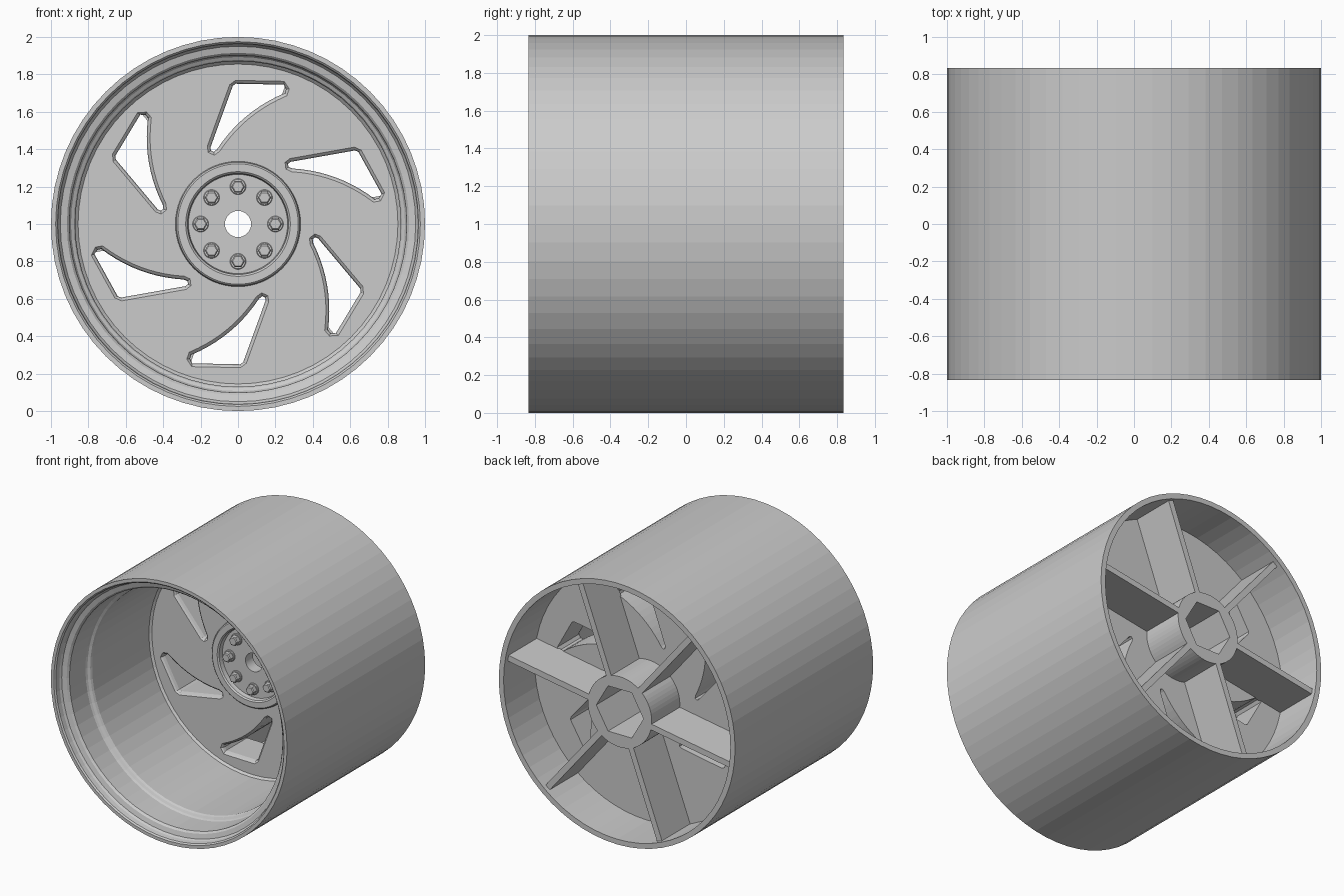
import bpy, bmesh, math
from mathutils import Matrix, Vector

if "Cube" in bpy.data.objects:
    bpy.data.objects.remove(bpy.data.objects["Cube"])

CZ = 1.0      # axle height; the axle runs along y
SEG = 64


def make_object(name, bm):
    bmesh.ops.recalc_face_normals(bm, faces=bm.faces)
    me = bpy.data.meshes.new(name)
    bm.to_mesh(me)
    bm.free()
    ob = bpy.data.objects.new(name, me)
    ob.location.z = CZ
    bpy.context.collection.objects.link(ob)
    return ob


def loft(bm, loops, closed=False):
    rings = [[bm.verts.new(p) for p in lp] for lp in loops]
    n = len(rings[0])
    pairs = list(zip(rings, rings[1:])) + ([(rings[-1], rings[0])] if closed else [])
    for a, b in pairs:
        for i in range(n):
            j = (i + 1) % n
            bm.faces.new((a[i], a[j], b[j], b[i]))
    if not closed:
        bm.faces.new(rings[0])
        bm.faces.new(rings[-1])


def circle(r, y, n=SEG, cx=0.0, cz=0.0):
    return [(cx + r * math.cos(2 * math.pi * i / n), y,
             cz + r * math.sin(2 * math.pi * i / n)) for i in range(n)]


def cut(target, cutter):
    cutter.hide_render = True
    m = target.modifiers.new("cut", 'BOOLEAN')
    m.operation = 'DIFFERENCE'
    m.solver = 'EXACT'
    m.object = cutter
    bpy.context.view_layer.objects.active = target
    bpy.ops.object.modifier_apply(modifier=m.name)
    bpy.data.objects.remove(cutter, do_unlink=True)


# Wheel body: barrel, stepped lip, thick disc and hub tube as one lathe (radius, y)
profile = [
    (1.0, -.835), (.975, -.835), (.965, -.825), (.96, -.79), (.95, -.775),
    (.915, -.765), (.902, -.75), (.90, -.56), (.893, -.545), (.877, -.535),
    (.87, -.52), (.87, .165), (.855, .18),
    (.335, .18), (.33, .155), (.322, .148), (.28, .148), (.27, .157), (.265, .19),
    (.07, .19), (.07, .80),
    (.27, .80), (.27, .46), (.96, .46), (.96, .835), (1.0, .835)]
bm = bmesh.new()
loft(bm, [circle(r, y) for r, y in profile], closed=True)
wheel = make_object("wheel_body", bm)

# Six curved triangular windows with a chamfered front edge
tip, far = Vector((-.112, .40)), Vector((.25, .70))
ctrl = (tip + far) / 2 + Vector((-.045, .055))
outline = [Vector((-.147, .41)), Vector((-.145, .393)), Vector((-.13, .386))]
for i in range(11):
    t = i / 10
    outline.append(tip * (1 - t) ** 2 + ctrl * 2 * t * (1 - t) + far * t * t)
outline += [Vector(p) for p in ((.256, .72), (.245, .745), (-.012, .75), (-.028, .738))]


def grow(pts, d):
    out = []
    for i, p in enumerate(pts):
        t = (pts[(i + 1) % len(pts)] - pts[i - 1]).normalized()
        out.append(p + Vector((t.y, -t.x)) * d)
    return out


bm = bmesh.new()
for k in range(6):
    rot = Matrix.Rotation(k * math.pi / 3, 3, 'Y')
    loops = [[rot @ Vector((p.x, y, p.y)) for p in grow(outline, d)]
             for d, y in ((.018, .12), (.018, .18), (.006, .19), (0, .21), (0, .52))]
    loft(bm, loops)
cut(wheel, make_object("window_cutter", bm))

# Hexagonal socket in the back of the hub
bm = bmesh.new()
loft(bm, [circle(.2, .28, 6), circle(.2, .9, 6)])
cut(wheel, make_object("socket_cutter", bm))

# Six radial ribs behind the disc
bm = bmesh.new()
for k in range(6):
    a = math.radians(9.5 + 60 * k)
    m = (Matrix.Rotation(-a, 4, 'Y') @ Matrix.Translation((.61, .625, 0))
         @ Matrix.Diagonal((.72, .35, .045, 1)))
    bmesh.ops.create_cube(bm, size=1, matrix=m)
make_object("back_ribs", bm)

# Eight hub bolts: washer, hexagonal head and bevelled top
bm = bmesh.new()
for k in range(8):
    a = k * math.pi / 4
    x, z = .2 * math.cos(a), .2 * math.sin(a)
    loft(bm, [circle(r, y, 20, x, z) for r, y in ((.043, .195), (.043, .182), (.039, .178))])
    loft(bm, [circle(r, y, 6, x, z) for r, y in ((.036, .185), (.036, .145), (.029, .138))])
make_object("hub_bolts", bm)
